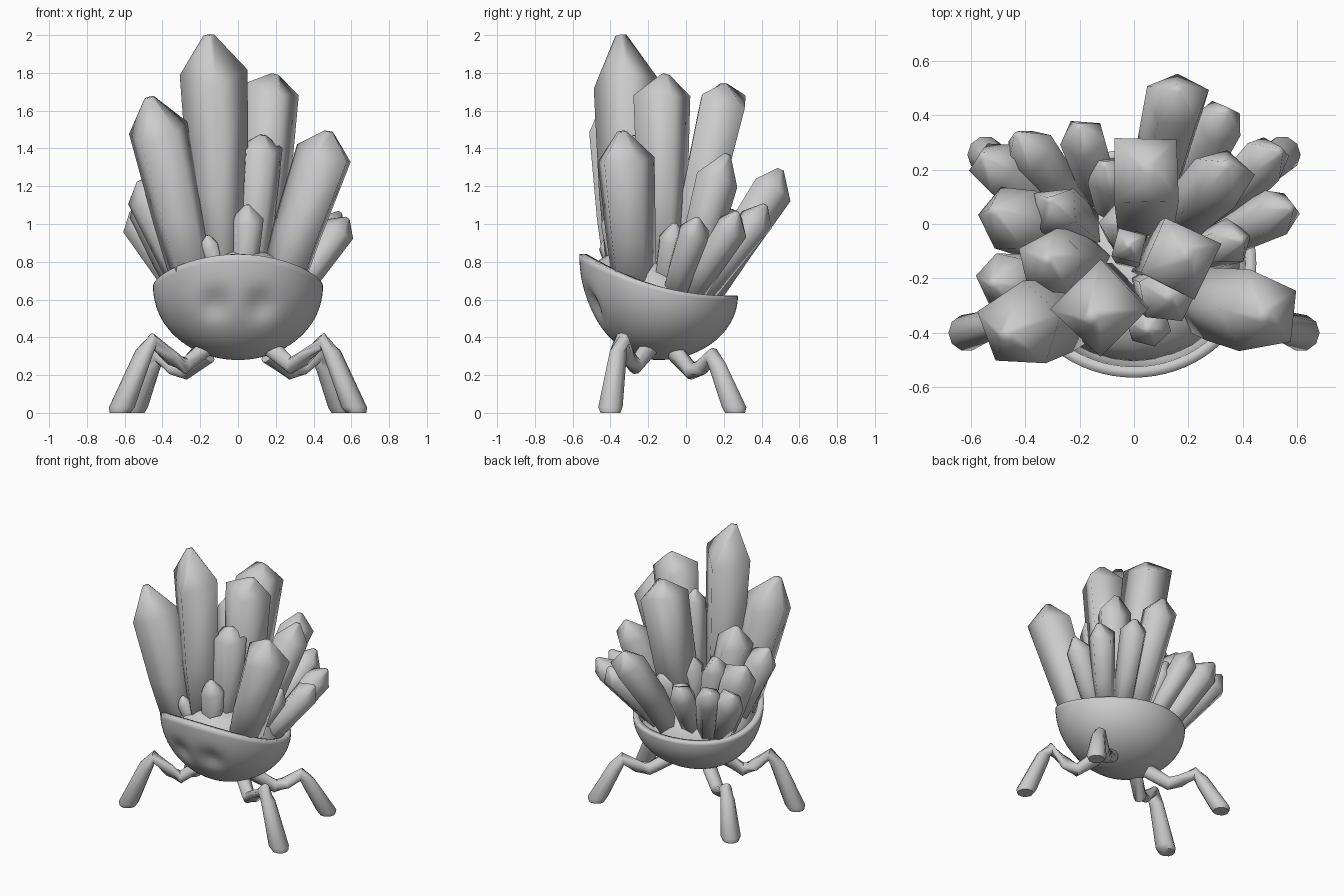
import bpy, bmesh, math, random
from mathutils import Vector

cube = bpy.data.objects.get("Cube")
if cube:
    bpy.data.objects.remove(cube)

random.seed(4)
grey = bpy.data.materials.new("stone_grey")
grey.use_nodes = True
colour = (0.6, 0.6, 0.6, 1)
grey.diffuse_color = colour
grey.node_tree.nodes["Principled BSDF"].inputs["Base Color"].default_value = colour


def finish(name, bm, angle):
    """Turn a bmesh into a shaded object."""
    bmesh.ops.recalc_face_normals(bm, faces=bm.faces)
    mesh = bpy.data.meshes.new(name)
    bm.to_mesh(mesh)
    bm.free()
    mesh.materials.append(grey)
    obj = bpy.data.objects.new(name, mesh)
    bpy.context.collection.objects.link(obj)
    bpy.ops.object.select_all(action='DESELECT')
    obj.select_set(True)
    bpy.context.view_layer.objects.active = obj
    bpy.ops.object.shade_smooth_by_angle(angle=math.radians(angle))
    return obj


def tube(name, points, radii, sides, angle, turn=0, end_axis=None, slant=0):
    """Loft rings along a path; a slant tilts the last full ring."""
    points = [Vector(p) for p in points]
    bm = bmesh.new()
    rings = []
    for i, (p, r) in enumerate(zip(points, radii)):
        back = (p - points[max(i - 1, 0)]).normalized()
        ahead = (points[min(i + 1, len(points) - 1)] - p).normalized()
        axis = (back + ahead).normalized()
        if end_axis and i >= len(points) - 2:
            axis = Vector(end_axis)
        u = Vector((1, 0, 0))
        u = (u - axis * u.dot(axis)).normalized()
        v = axis.cross(u)
        ring = []
        for k in range(sides):
            a = turn + math.tau * k / sides
            tilt = axis * slant * math.cos(a * 2 + turn) if i == len(points) - 2 else Vector()
            ring.append(bm.verts.new(p + (u * math.cos(a) + v * math.sin(a)) * r + tilt))
        rings.append(ring)
    for low, high in zip(rings, rings[1:]):
        for k in range(sides):
            n = (k + 1) % sides
            bm.faces.new((low[k], low[n], high[n], high[k]))
    bm.faces.new(rings[0])
    bm.faces.new(rings[-1])
    return finish(name, bm, angle)


# Tilted bowl body with two small eye hollows
SEGMENTS, ROWS = 72, 24
bm = bmesh.new()
rows = []
for j in range(1, ROWS + 1):
    f = math.pi / 2 * j / ROWS
    row = []
    for k in range(SEGMENTS):
        a = math.tau * k / SEGMENTS
        s = math.sin(a)
        rim = 0.67 - 0.11 * s + 0.06 * s * s
        p = Vector((0.45 * math.cos(a) * math.sin(f),
                    -0.145 + 0.42 * s * math.sin(f),
                    0.28 + (rim - 0.28) * (1 - math.cos(f))))
        if s < 0:
            d = math.hypot((abs(p.x) - 0.12) / 0.07, (p.z - 0.575) / 0.075)
            p.y += 0.04 * math.exp(-d ** 2)
        row.append(bm.verts.new(p))
    rows.append(row)
bottom = bm.verts.new((0, -0.145, 0.28))
for k in range(SEGMENTS):
    n = (k + 1) % SEGMENTS
    bm.faces.new((bottom, rows[0][n], rows[0][k]))
    for low, high in zip(rows, rows[1:]):
        bm.faces.new((low[k], low[n], high[n], high[k]))
bowl = finish("bowl_body", bm, 60)
wall = bowl.modifiers.new("wall", 'SOLIDIFY')
wall.thickness = 0.04
wall.offset = -1

# Domed bed that the crystals grow from
bm = bmesh.new()
bmesh.ops.create_uvsphere(bm, u_segments=32, v_segments=12, radius=1)
for v in bm.verts:
    rise = 0.25 if v.co.z > 0 else 0.1
    v.co = (v.co.x * 0.39, -0.145 + v.co.y * 0.36, 0.6 + v.co.z * rise - v.co.y * 0.1)
finish("crystal_bed", bm, 60)

# Four bent legs with flared, rounded feet
for side, label in ((1, "left"), (-1, "right")):
    front = [(.17, -.19, .35), (.28, -.27, .25), (.35, -.30, .29), (.45, -.34, .38),
             (.50, -.36, .31), (.615, -.40, .03), (.625, -.40, 0)]
    rear = [(.16, -.05, .31), (.28, .03, .22), (.34, .08, .24), (.42, .14, .30),
            (.46, .17, .24), (.545, .255, .03), (.55, .26, 0)]
    for place, path in (("front", front), ("rear", rear)):
        tube(f"{place}_leg_{label}", [(side * x, y, z) for x, y, z in path],
             (.05, .045, .042, .045, .048, .068, .055), 10, 55, end_axis=(0, 0, -1))


def crystal(name, x, y, z, r, sides, turn, taper):
    """A slightly flared prism leaning out of the bowl, with a blunt point."""
    tip = Vector((x, y, z))
    spread = 0.62 if y < -0.15 else 0.32
    base = Vector((x * 0.42, -0.15 + (y + 0.15) * spread, 0.56))
    axis = (tip - base).normalized()
    shoulder = tip - axis * r * taper
    skew = Vector((random.uniform(-.15, .15), random.uniform(-.15, .15), 0)) * r
    tube(name, [base, base.lerp(shoulder, 0.5), shoulder - skew, tip],
         (r * .72, r * .88, r, r * .16), sides, 95, turn, slant=r * .2)


# Main crystals: tip position, shoulder radius, side count, turn, point length
for spec in (
    (-.155, -.345, 2.0, .18, 4, 0, 1.3), (-.47, -.41, 1.67, .165, 5, .3, 1.2),
    (.48, -.34, 1.49, .16, 5, .5, .9), (.20, -.11, 1.79, .16, 4, .35, .6),
    (.06, .20, 1.74, .165, 4, .8, .5), (.13, -.27, 1.47, .115, 5, .2, .7),
    (.16, .50, 1.29, .12, 5, .3, .9), (.34, .22, 1.37, .12, 5, .1, 1),
    (-.32, -.13, 1.37, .13, 5, .2, 1),
):
    crystal("main_crystal", *spec)

# Small crystals: tip position, shoulder radius, side count
for x, y, z, r, sides in (
    (.05, -.39, 1.10, .085, 6), (-.16, -.42, .94, .055, 5),
    (-.52, .05, 1.19, .13, 6), (-.56, .25, 1.07, .105, 5),
    (-.43, .33, 1.08, .095, 6), (-.20, .36, 1.07, .09, 5),
    (-.31, .09, 1.22, .10, 4), (-.52, -.22, 1.23, .11, 6),
    (.34, .42, 1.10, .095, 5), (.54, .27, 1.06, .095, 5),
    (.58, .06, 1.03, .09, 6), (-.02, -.08, 1.59, .075, 4),
    (-.11, .22, 1.02, .085, 5), (.10, .14, 1.05, .10, 6),
    (.40, -.06, 1.00, .09, 5), (-.02, .0, 1.15, .10, 5),
):
    crystal("small_crystal", x, y, z, r, sides, random.uniform(0, 1), 1)
